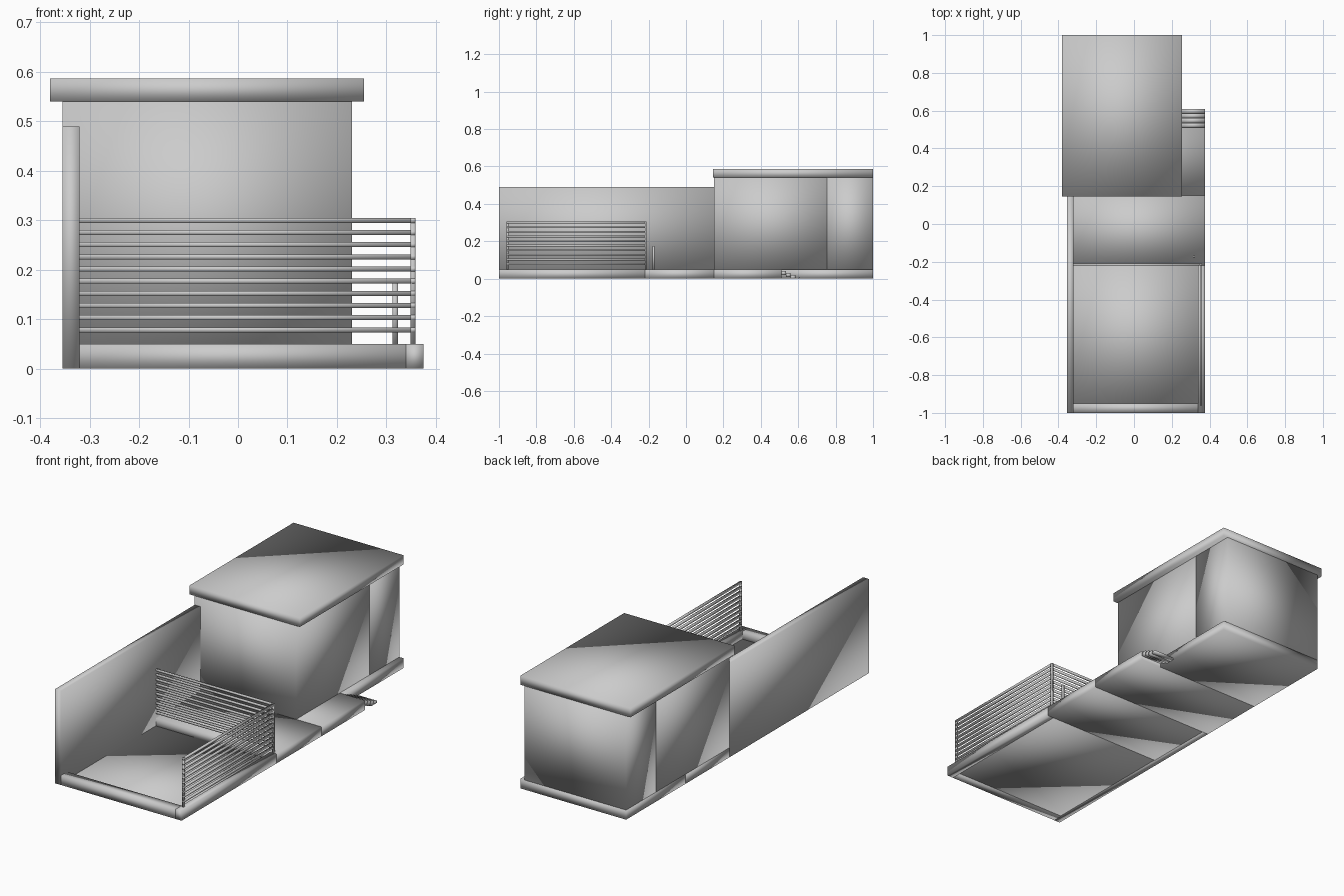
import bpy

cube = bpy.data.objects.get("Cube")
if cube:
    bpy.data.objects.remove(cube, do_unlink=True)

grey = bpy.data.materials.new("plain_grey")
grey.use_nodes = True
grey.diffuse_color = (0.6, 0.6, 0.6, 1)
grey.node_tree.nodes["Principled BSDF"].inputs["Base Color"].default_value = (0.6, 0.6, 0.6, 1)


def box(name, x, y, z):
    """Soft-shaded box spanning the given (low, high) ranges."""
    bpy.ops.mesh.primitive_cube_add(size=1, location=[sum(r) / 2 for r in (x, y, z)])
    ob = bpy.context.object
    ob.name = ob.data.name = name
    ob.scale = [r[1] - r[0] for r in (x, y, z)]
    bpy.ops.object.transform_apply(location=False, rotation=False, scale=True)
    ob.data.materials.append(grey)
    bpy.ops.object.shade_smooth()
    return ob


# Shared edges of the plan
LEFT, WALL_IN, BEAM_IN, RIGHT = -0.355, -0.32, 0.34, 0.375
FRONT, PIT_FRONT, PIT_BACK, HOUSE_FRONT, STEP_START, BACK = -1, -0.95, -0.22, 0.15, 0.51, 1
DECK = 0.05
HOUSE_RIGHT, PORCH_RIGHT = 0.23, 0.255

# Base slabs
box("terrace_slab", (WALL_IN, RIGHT), (PIT_BACK, HOUSE_FRONT), (0, DECK))
box("house_slab", (LEFT, RIGHT), (HOUSE_FRONT, STEP_START), (0, DECK))
box("rear_slab", (LEFT, PORCH_RIGHT), (STEP_START, BACK), (0, DECK))

# Sunken yard
box("yard_floor", (WALL_IN, BEAM_IN), (PIT_FRONT, PIT_BACK), (0.003, 0.01))
box("front_kerb", (WALL_IN, BEAM_IN), (FRONT, PIT_FRONT), (0, DECK))
box("right_kerb", (BEAM_IN, RIGHT), (FRONT, PIT_BACK), (0, DECK))

# Tall side wall
box("side_wall", (LEFT, WALL_IN), (FRONT, HOUSE_FRONT), (0, 0.49))

# House and roof
box("house_front_room", (LEFT, HOUSE_RIGHT), (HOUSE_FRONT, 0.755), (DECK, 0.54))
box("house_back_room", (LEFT, HOUSE_RIGHT), (0.755, BACK), (DECK, 0.54))
box("roof", (-0.38, PORCH_RIGHT), (0.145, BACK), (0.54, 0.587))

# Steps down beside the house
TREADS = 4
for i in range(TREADS):
    top = DECK - 0.01 * (i + 1)
    y = STEP_START + 0.025 * i
    box(f"step_{i + 1}", (PORCH_RIGHT, RIGHT), (y, y + 0.025), (max(0, top - 0.02), top))

# Slatted railing: ten slats along two sides, with end posts
RAIL_X, RAIL_Y, RAIL_TOP = (0.349, 0.359), (-0.22, -0.21), 0.305
for i in range(10):
    top = RAIL_TOP - 0.0246 * i
    z = (top - 0.01, top)
    box(f"side_slat_{i + 1}", RAIL_X, (-0.96, RAIL_Y[0]), z)
    box(f"back_slat_{i + 1}", (WALL_IN, RAIL_X[0]), RAIL_Y, z)
box("front_post", RAIL_X, (-0.96, -0.95), (DECK, RAIL_TOP))
box("corner_post", RAIL_X, RAIL_Y, (DECK, RAIL_TOP))

# Short standing post on the terrace
box("terrace_post", (0.312, 0.323), (-0.178, -0.168), (DECK, 0.175))
